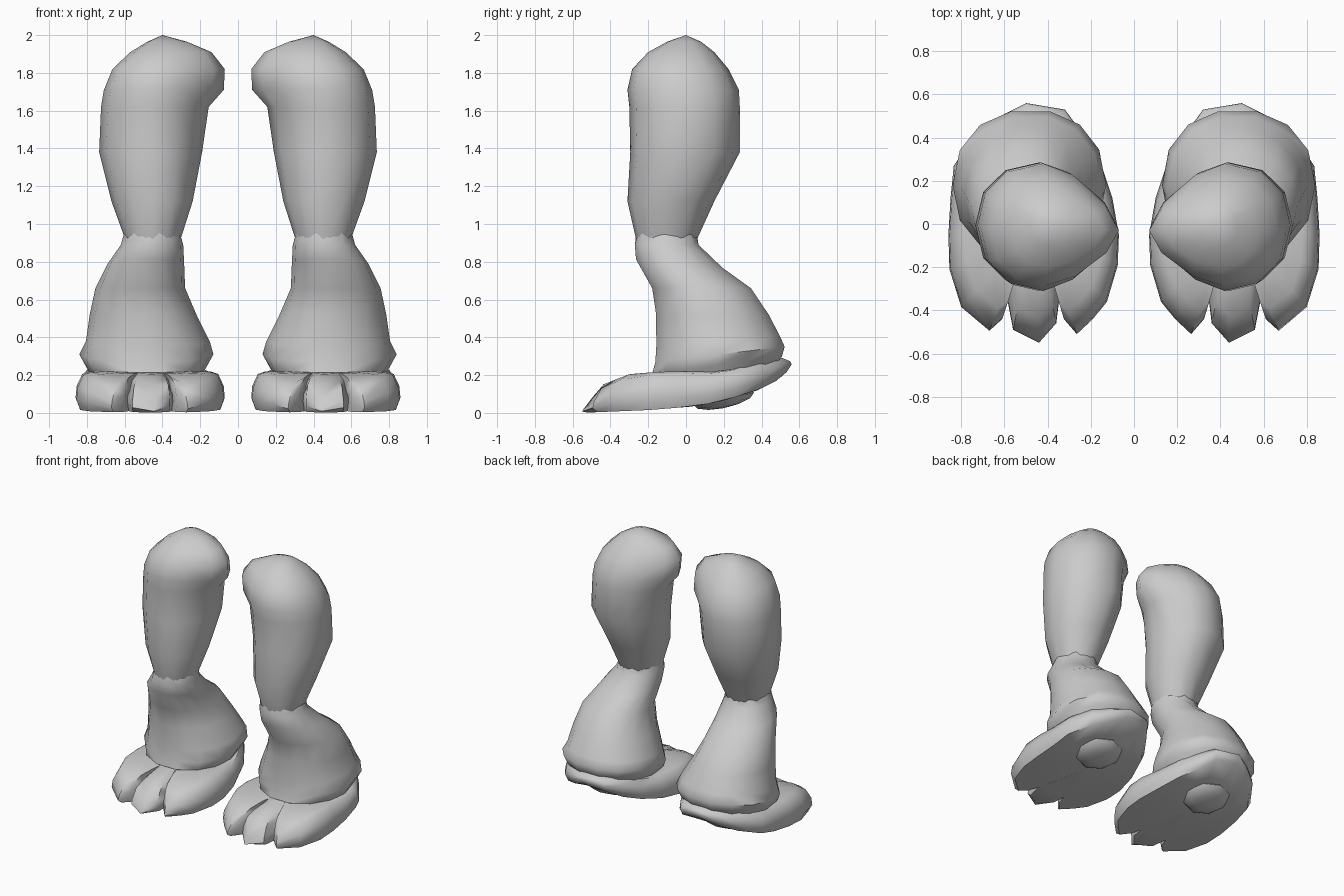
import bpy, bmesh, math
from mathutils import Vector

if "Cube" in bpy.data.objects:
    bpy.data.objects.remove(bpy.data.objects["Cube"])


def finish(name, bm, angle=50):
    """Turn a bmesh of the +x leg into a mirrored, smooth shaded object."""
    bmesh.ops.recalc_face_normals(bm, faces=bm.faces)
    me = bpy.data.meshes.new(name)
    bm.to_mesh(me)
    bm.free()
    ob = bpy.data.objects.new(name, me)
    bpy.context.collection.objects.link(ob)
    bpy.ops.object.select_all(action='DESELECT')
    ob.select_set(True)
    bpy.context.view_layer.objects.active = ob
    bpy.ops.object.shade_smooth_by_angle(angle=math.radians(angle))
    ob.modifiers.new("Mirror", 'MIRROR').use_mirror_merge = False
    return ob


def bridge(bm, rings):
    for a, b in zip(rings, rings[1:]):
        n = len(a)
        for i in range(n):
            bm.faces.new((a[i], a[(i + 1) % n], b[(i + 1) % n], b[i]))


def fan(bm, ring, tip):
    v = bm.verts.new(tip)
    for i in range(len(ring)):
        bm.faces.new((ring[i], ring[(i + 1) % len(ring)], v))


def section(bm, n, z, x0, x1, y0, y1, cx, p_in=1.0, tilt=0.0, ragged=0.0):
    """Oval ring with its own inner/outer width; p_in > 1 makes the inner side pointed."""
    cy, ry, ring = (y0 + y1) / 2, (y1 - y0) / 2, []
    for i in range(n):
        a = 2 * math.pi * i / n
        c, s = math.cos(a), math.sin(a)
        p = p_in if c < -1e-6 else 0.92
        x = cx + math.copysign(abs(c) ** p, c) * (x1 - cx if c > 0 else cx - x0)
        y = cy + math.copysign(abs(s) ** p, s) * ry
        ring.append(bm.verts.new((x, y, z + tilt * (y - cy) + ragged * (-1) ** i)))
    return ring


def lerp_table(t, v):
    for (a, fa), (b, fb) in zip(t, t[1:]):
        if v <= b:
            return fa + (fb - fa) * max(0, (v - a) / (b - a))
    return t[-1][1]


# Upper leg: bulging, with a pointed knob at the inside of the top
bm = bmesh.new()
upper = [
    (0.90, 0.31, 0.59, -0.26, 0.05, 0.45, 1.0),
    (1.12, 0.24, 0.67, -0.31, 0.15, 0.44, 1.0),
    (1.38, 0.19, 0.735, -0.295, 0.285, 0.44, 1.1),
    (1.62, 0.155, 0.725, -0.30, 0.285, 0.43, 1.15),
    (1.71, 0.075, 0.71, -0.31, 0.28, 0.42, 1.35),
    (1.82, 0.07, 0.665, -0.285, 0.225, 0.41, 1.3),
    (1.91, 0.14, 0.57, -0.20, 0.15, 0.40, 1.15),
    (1.965, 0.27, 0.48, -0.10, 0.08, 0.40, 1.0),
]
rings = [section(bm, 12, *r) for r in upper]
bridge(bm, rings)
fan(bm, rings[-1], (0.40, 0, 2.0))
finish("upper_leg", bm)

# Lower leg: flares like a trouser, ragged top edge, hem tilted up at the heel
bm = bmesh.new()
lower = [
    (0.22, 0.18, 0.79, -0.15, 0.48, 0.48, 0.9, 0.12),
    (0.255, 0.16, 0.81, -0.185, 0.515, 0.48, 0.9, 0.12),
    (0.31, 0.13, 0.84, -0.17, 0.53, 0.48, 0.9, 0.12),
    (0.38, 0.15, 0.805, -0.165, 0.505, 0.48, 0.95, 0.08),
    (0.52, 0.22, 0.785, -0.165, 0.445, 0.47, 1.0, 0.0),
    (0.66, 0.28, 0.755, -0.185, 0.35, 0.47, 1.0, 0.0),
    (0.79, 0.285, 0.69, -0.27, 0.20, 0.46, 1.0, -0.1),
    (0.89, 0.29, 0.62, -0.275, 0.07, 0.45, 1.0, 0.0),
    (0.945, 0.30, 0.60, -0.265, 0.06, 0.45, 1.0, 0.0, 0.02),
]
bridge(bm, [section(bm, 14, *r) for r in lower])
finish("lower_leg", bm)

# Foot: outline with three toes, stacked as rings between a sole and a top curve
outline = [(0.07, -0.05), (0.075, -0.19), (0.125, -0.36), (0.19, -0.44), (0.265, -0.51),
           (0.325, -0.44), (0.345, -0.34), (0.36, -0.46), (0.44, -0.55), (0.56, -0.49),
           (0.585, -0.36), (0.61, -0.44), (0.67, -0.495), (0.80, -0.385), (0.855, -0.21),
           (0.86, -0.05), (0.85, 0.12), (0.835, 0.27), (0.73, 0.42), (0.62, 0.50),
           (0.50, 0.56), (0.32, 0.53), (0.24, 0.42), (0.16, 0.30), (0.10, 0.12)]
clefts = (6, 10)
sole = [(-0.56, 0), (-0.2, 0.015), (0.05, 0.035), (0.2, 0.065), (0.38, 0.12), (0.48, 0.17), (0.56, 0.24)]
top = [(-0.56, 0.015), (-0.44, 0.15), (-0.3, 0.205), (-0.12, 0.22), (0.2, 0.22), (0.4, 0.29), (0.56, 0.30)]
mid = Vector((0.46, 0.02))
bm = bmesh.new()
rings = []
for scale, f, dip in [(0.7, 0, 0), (0.95, 0, 0), (1, 0.28, 0), (0.985, 0.6, 0.02),
                      (0.91, 0.93, 0.07), (0.8, 1, 0.035), (0.55, 1, 0)]:
    ring = []
    for i, p in enumerate(outline):
        x, y = mid + (Vector(p) - mid) * scale
        lo, hi = lerp_table(sole, y), lerp_table(top, y)
        z = lo + (hi - lo) * f - (dip if i in clefts else 0)
        ring.append(bm.verts.new((x, y, z)))
    rings.append(ring)
bridge(bm, rings)
fan(bm, rings[0], (mid.x, mid.y, lerp_table(sole, mid.y)))
fan(bm, rings[-1], (mid.x, mid.y, 0.22))
finish("foot", bm)

# Heel pad under the sole
bm = bmesh.new()
bmesh.ops.create_uvsphere(bm, u_segments=8, v_segments=6, radius=1)
for v in bm.verts:
    x, y, z = v.co
    v.co = (0.49 + 0.17 * x, 0.2 + 0.16 * y, 0.075 + 0.05 * z + 0.2 * 0.16 * y)
finish("heel_pad", bm)
